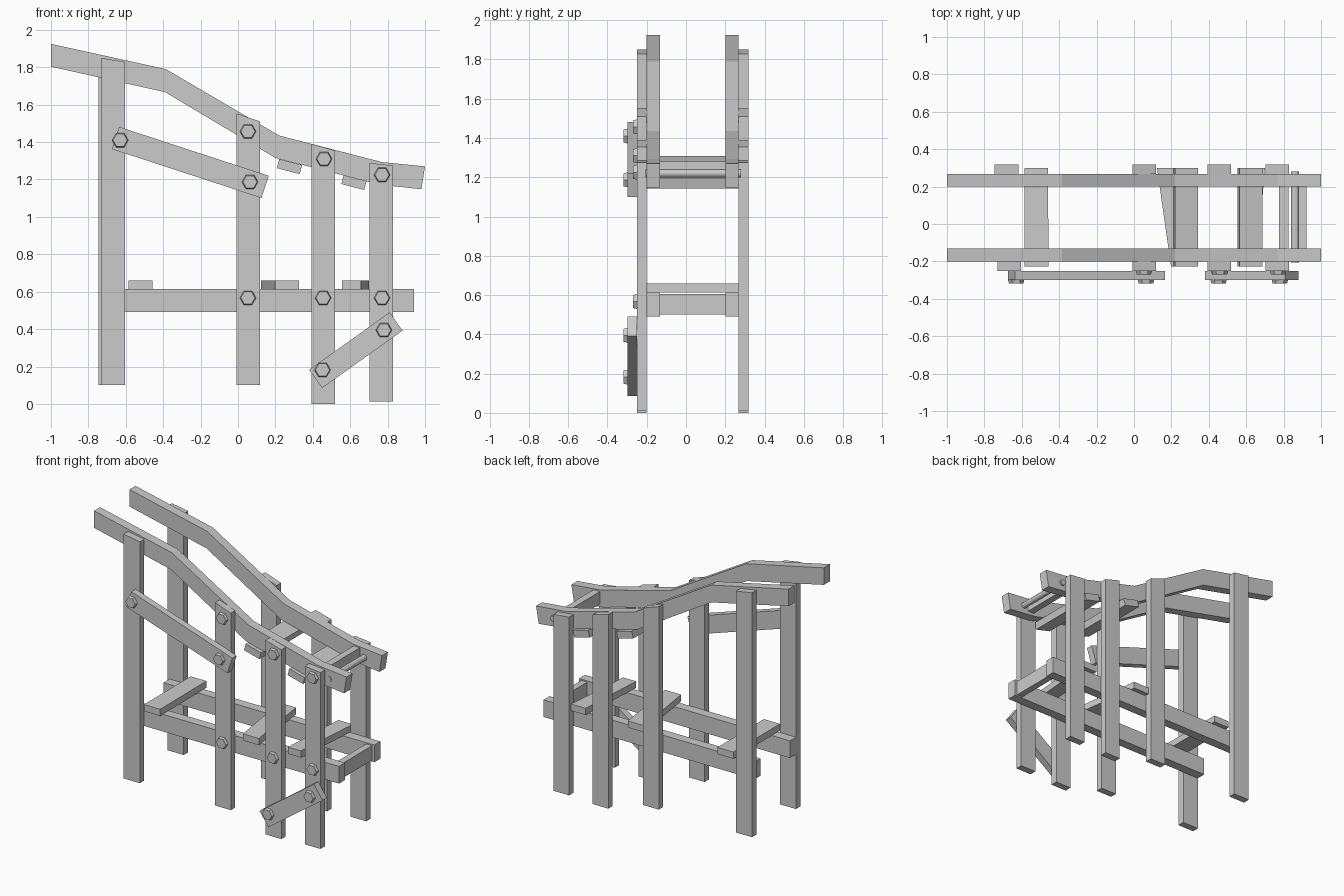
import bpy, bmesh, math
from mathutils import Vector

if "Cube" in bpy.data.objects:
    bpy.data.objects.remove(bpy.data.objects["Cube"])


def prism(name, pts, y0, y1, back=None):
    """Solid between an xz outline at y0 and one (optionally different) at y1."""
    bm = bmesh.new()
    a = [bm.verts.new((x, y0, z)) for x, z in pts]
    b = [bm.verts.new((x, y1, z)) for x, z in (back or pts)]
    n = len(a)
    bm.faces.new(a)
    bm.faces.new(b[::-1])
    for i in range(n):
        j = (i + 1) % n
        bm.faces.new((a[j], a[i], b[i], b[j]))
    bmesh.ops.recalc_face_normals(bm, faces=bm.faces)
    me = bpy.data.meshes.new(name)
    bm.to_mesh(me)
    bm.free()
    ob = bpy.data.objects.new(name, me)
    bpy.context.collection.objects.link(ob)
    return ob


def rect(x0, x1, z0, z1):
    return [(x0, z0), (x1, z0), (x1, z1), (x0, z1)]


def strip(p, q, w):
    """Rectangle outline of width w along the line p-q."""
    p, q = Vector(p), Vector(q)
    d = (q - p).normalized()
    n = Vector((-d.y, d.x)) * w / 2
    return [tuple(v) for v in (p - n, q - n, q + n, p + n)]


def ring(x, z, r, n):
    return [(x + r * math.cos(i * math.tau / n), z + r * math.sin(i * math.tau / n))
            for i in range(n)]


FRONT, BACK = (-0.2, -0.132), (0.2, 0.268)

# Handrails and lower rails, front and back
hand = [(-1, 1.803), (-0.39, 1.667), (0.2, 1.315), (0.76, 1.172), (0.98, 1.148),
        (1, 1.27), (0.77, 1.293), (0.22, 1.435), (-0.385, 1.79), (-1, 1.925)]
for side, (y0, y1) in (("front", FRONT), ("back", BACK)):
    prism(side + "_handrail", hand, y0, y1)
    prism(side + "_lower_rail", rect(-0.73, 0.94, 0.491, 0.614), y0, y1)

# Posts with slanted tops: left x, right x, bottom, top left, top right
posts = [(-0.731, -0.603, 0.1, 1.85, 1.828), (-0.007, 0.118, 0.1, 1.553, 1.51),
         (0.393, 0.518, 0.0, 1.39, 1.355), (0.704, 0.828, 0.012, 1.288, 1.275)]
for i, (x0, x1, zb, zl, zr) in enumerate(posts):
    for side, y0, y1 in (("front", -0.25, -0.2), ("back", 0.268, 0.318)):
        dx = -0.015 if side == "back" and i == 0 else 0
        prism(f"{side}_post_{i + 1}", [(x0 + dx, zb), (x1 + dx, zb), (x1 + dx, zr), (x0 + dx, zl)], y0, y1)

# Planks on the lower rails, some laid askew: front x range, back x range
planks = [(-0.585, -0.457, -0.585, -0.46), (0.198, 0.325, 0.123, 0.25), (0.555, 0.657, 0.585, 0.7)]
for i, (a, b, c, d) in enumerate(planks):
    prism(f"lower_plank_{i + 1}", rect(a, b, 0.612, 0.66), -0.228, 0.3, rect(c, d, 0.612, 0.66))

# Slats under the handrails
for i, (x, z) in enumerate([(0.275, 1.269), (0.62, 1.184)]):
    prism(f"upper_slat_{i + 1}", strip((x - 0.061, z + 0.016), (x + 0.061, z - 0.016), 0.05), -0.228, 0.3)

# Cross pieces at the right end
prism("upper_crossbar", rect(0.775, 0.825, 1.19, 1.28), FRONT[1], BACK[0])
prism("lower_end_board", rect(0.875, 0.922, 0.5, 0.605), FRONT[1], BACK[0])
prism("end_rod", ring(0.86, 1.22, 0.021, 12), -0.205, 0.28)

# Diagonal braces on the front
prism("upper_brace", strip((-0.655, 1.422), (0.145, 1.16), 0.125), -0.299, -0.25)
prism("lower_brace", strip((0.415, 0.134), (0.845, 0.441), 0.12), -0.299, -0.25)

# Hex bolts: on the braces, then on the posts
bolts = [(-0.63, 1.41, -0.299), (0.064, 1.187, -0.299), (0.78, 0.395, -0.299), (0.452, 0.182, -0.299),
         (0.053, 1.457, -0.25), (0.46, 1.31, -0.25), (0.77, 1.225, -0.25),
         (0.053, 0.567, -0.25), (0.455, 0.567, -0.25), (0.77, 0.567, -0.25)]
for i, (x, z, y) in enumerate(bolts):
    prism(f"bolt_{i + 1}", ring(x, z, 0.038, 6), y - 0.02, y + 0.005, ring(x, z, 0.045, 6))
